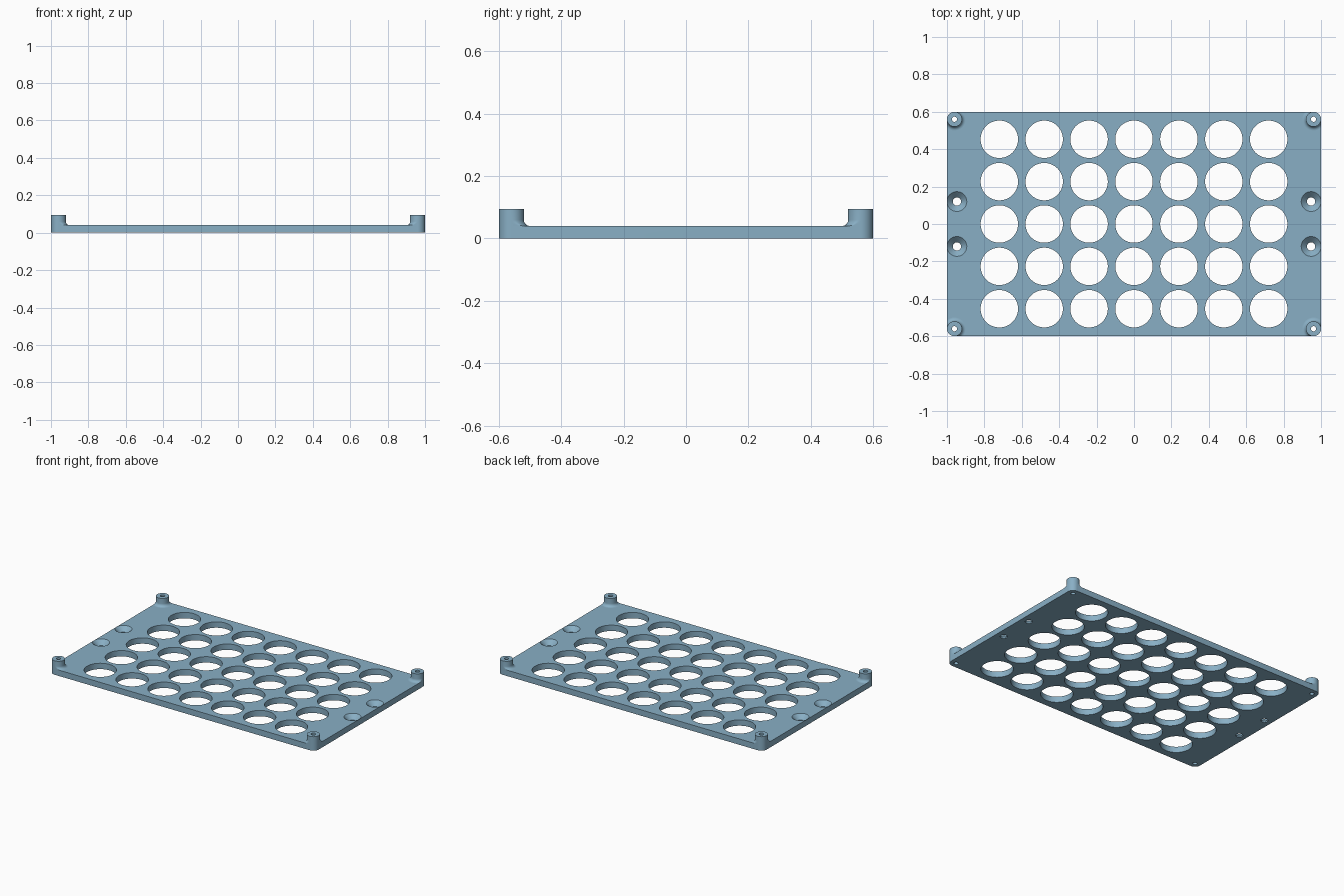
import bpy, bmesh, math

if "Cube" in bpy.data.objects:
    bpy.data.objects.remove(bpy.data.objects["Cube"])

HX, HY, T = 1.0, 0.6, 0.04       # half length, half width, plate thickness
R, TOP, FIL = 0.04, 0.095, 0.02  # post radius, post top, base fillet
BORE = 0.014
SEG = 64

blue = bpy.data.materials.new("steel blue")
blue.diffuse_color = (0.25, 0.43, 0.56, 1)
blue.use_nodes = True
blue.node_tree.nodes["Principled BSDF"].inputs["Base Color"].default_value = blue.diffuse_color


def make(name, bm):
    bmesh.ops.remove_doubles(bm, verts=bm.verts, dist=1e-6)
    bmesh.ops.recalc_face_normals(bm, faces=bm.faces)
    mesh = bpy.data.meshes.new(name)
    bm.to_mesh(mesh)
    bm.free()
    mesh.materials.append(blue)
    ob = bpy.data.objects.new(name, mesh)
    bpy.context.collection.objects.link(ob)
    return ob


def smooth(ob):
    bpy.ops.object.select_all(action='DESELECT')
    ob.select_set(True)
    bpy.context.view_layer.objects.active = ob
    bpy.ops.object.shade_smooth_by_angle(angle=math.radians(30))


def lathe(bm, profile, cx, cy, shape=lambda u, v: (u, v), caps=False):
    """Spin (radius, z) points about a vertical axis at cx, cy."""
    rings = []
    for r, z in profile:
        ring = []
        for i in range(SEG):
            a = 2 * math.pi * i / SEG
            u, v = shape(r * math.cos(a), r * math.sin(a))
            ring.append(bm.verts.new((cx + u, cy + v, z)))
        rings.append(ring)
    for lo, hi in zip(rings, rings[1:]):
        for i in range(SEG):
            j = (i + 1) % SEG
            bm.faces.new((lo[i], lo[j], hi[j], hi[i]))
    if caps:
        bm.faces.new(rings[0][::-1])
        bm.faces.new(rings[-1])


# Plate with rounded corners
bm = bmesh.new()
outline = []
for k, (sx, sy) in enumerate([(1, 1), (-1, 1), (-1, -1), (1, -1)]):
    for i in range(SEG // 4 + 1):
        a = k * math.pi / 2 + 2 * math.pi * i / SEG
        outline.append(bm.verts.new((sx * (HX - R) + R * math.cos(a),
                                     sy * (HY - R) + R * math.sin(a), 0)))
base = bm.faces.new(outline)
ext = bmesh.ops.extrude_face_region(bm, geom=[base])
top = [g for g in ext["geom"] if isinstance(g, bmesh.types.BMVert)]
bmesh.ops.translate(bm, verts=top, vec=(0, 0, T))
plate = make("plate", bm)

# Cutters: grid of large holes, countersunk screw holes, corner bores
bm = bmesh.new()
for i in range(-3, 4):
    for j in range(-2, 3):
        lathe(bm, [(0.1, -0.02), (0.1, 0.06)], i * 0.24, j * 0.2265, caps=True)
for sx in (-1, 1):
    for sy in (-1, 1):
        lathe(bm, [(0.022, -0.02), (0.022, 0.009), (0.053, T), (0.053, 0.06)],
              sx * 0.947, sy * 0.12, caps=True)
        lathe(bm, [(BORE, -0.02), (BORE, 0.06)],
              sx * (HX - R), sy * (HY - R), caps=True)
cutter = make("hole_cutter", bm)
cutter.hide_render = True

mod = plate.modifiers.new("holes", 'BOOLEAN')
mod.operation = 'DIFFERENCE'
mod.solver = 'EXACT'
mod.object = cutter
bpy.context.view_layer.objects.active = plate
bpy.ops.object.modifier_apply(modifier=mod.name)
bpy.data.objects.remove(cutter)
smooth(plate)

# Hollow corner posts; the base fillet is trimmed flush with the plate edges
fillet = [(R + FIL * (1 - math.sin(t)), T + FIL * (1 - math.cos(t)))
          for t in (math.pi / 2 * i / 8 for i in range(9))]
profile = [(BORE, T)] + fillet + [(R, TOP), (BORE, TOP), (BORE, T)]
for sx, xname in ((-1, "left"), (1, "right")):
    for sy, yname in ((-1, "front"), (1, "back")):
        def trim(u, v):
            r = math.hypot(u, v)
            if u * sx > 0 and v * sy > 0 and r > R:
                return u * R / r, v * R / r
            return sx * min(u * sx, R), sy * min(v * sy, R)
        bm = bmesh.new()
        lathe(bm, profile, sx * (HX - R), sy * (HY - R), trim)
        bmesh.ops.dissolve_degenerate(bm, dist=1e-6, edges=bm.edges)
        smooth(make(f"{yname}_{xname}_post", bm))
